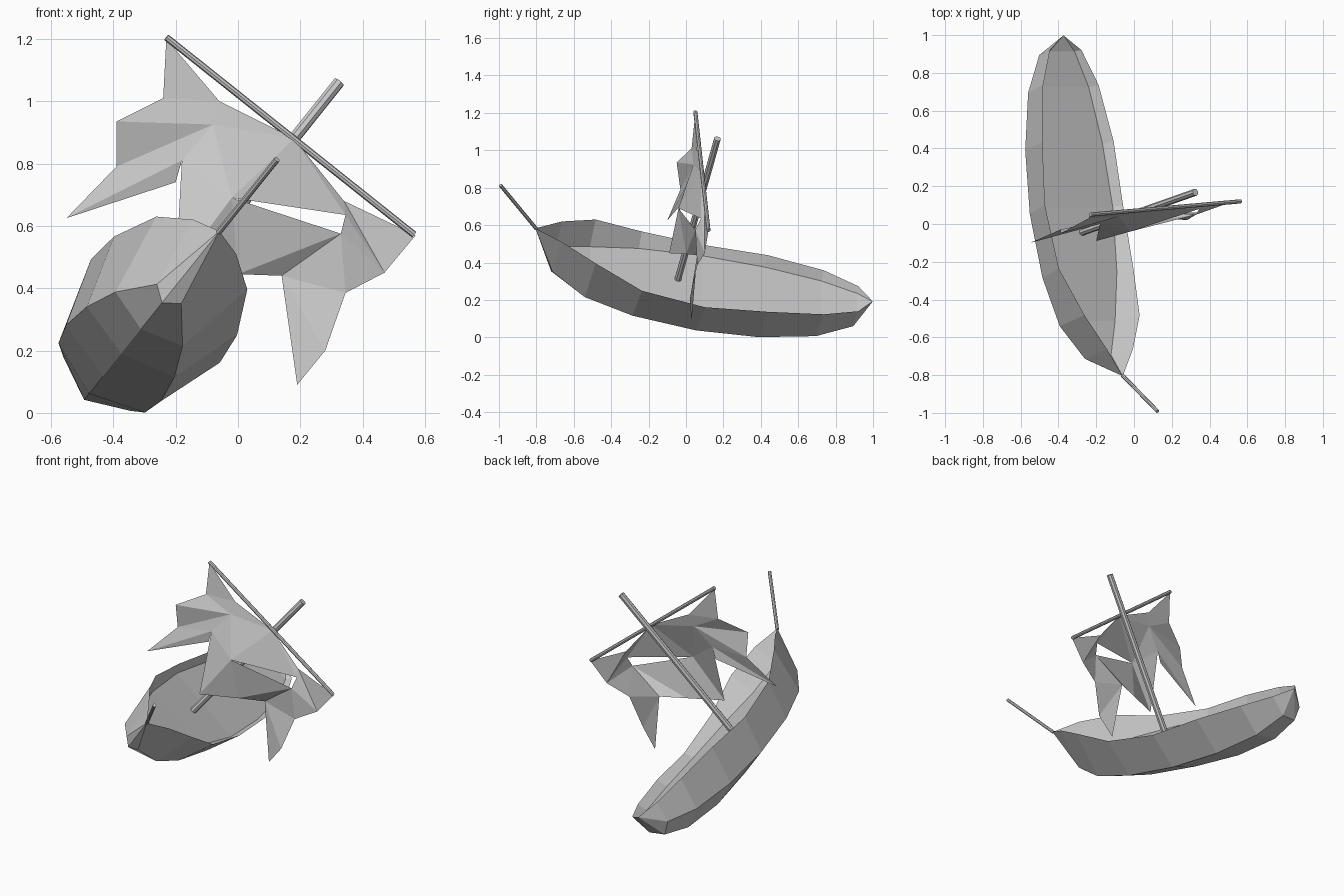
import bpy, bmesh
from mathutils import Vector, Matrix

if "Cube" in bpy.data.objects:
    bpy.data.objects.remove(bpy.data.objects["Cube"])


def make_object(name, bm, matrix=None):
    bmesh.ops.recalc_face_normals(bm, faces=bm.faces)
    if matrix:
        bm.transform(matrix)
    mesh = bpy.data.meshes.new(name)
    bm.to_mesh(mesh)
    bm.free()
    obj = bpy.data.objects.new(name, mesh)
    bpy.context.collection.objects.link(obj)
    return obj


def spar(name, start, end, radius):
    a, b = Vector(start), Vector(end)
    bm = bmesh.new()
    bmesh.ops.create_cone(bm, cap_ends=True, segments=8, radius1=radius,
                          radius2=radius, depth=(b - a).length)
    turn = (b - a).to_track_quat('Z', 'Y').to_matrix().to_4x4()
    return make_object(name, bm, Matrix.Translation((a + b) / 2) @ turn)


# Heeled-over boat frame: sideways, aft and up axes
up = Vector((0.61, 0.21, 0.76)).normalized()
side = Vector((-0.78, 0, 0.626)).normalized()
aft = side.cross(up).normalized()
tilt = Matrix((side, aft, up)).transposed().to_4x4()
tilt.translation = (-0.265, 0.1, 0.327)

# Hull: aft position, deck half width and height, rim, bilge, keel height
stations = [
    (-0.81, 0.055, -0.01, 0.088, 0.137, 0.05, -0.103, -0.14),
    (-0.62, 0.138, -0.04, 0.187, 0.11, 0.138, -0.167, -0.21),
    (-0.35, 0.2, -0.045, 0.253, 0.03, 0.18, -0.205, -0.255),
    (0.0, 0.235, -0.05, 0.265, 0.0, 0.195, -0.22, -0.275),
    (0.34, 0.215, -0.04, 0.242, 0.022, 0.178, -0.208, -0.275),
    (0.645, 0.165, -0.03, 0.188, 0.026, 0.138, -0.168, -0.235),
    (0.835, 0.085, -0.01, 0.107, 0.022, 0.08, -0.105, -0.16),
]
bm = bmesh.new()
rings = []
for f, deck, deck_z, rim, rim_z, base, base_z, keel_z in stations:
    half = [(deck, deck_z), (rim, rim_z), (base, base_z)]
    loop = half + [(0, keel_z)] + [(-x, z) for x, z in reversed(half)]
    rings.append([bm.verts.new((x, f, z)) for x, z in loop])
n = len(rings[0])
for r1, r2 in zip(rings, rings[1:]):
    for i in range(n):
        j = (i + 1) % n
        bm.faces.new((r1[i], r1[j], r2[j], r2[i]))
# Pointed bow and stern
for ring, tip in ((rings[0], (0, -0.954, 0.13)), (rings[-1], (0, 0.915, 0.02))):
    v = bm.verts.new(tip)
    for i in range(n):
        bm.faces.new((ring[i], ring[(i + 1) % n], v))
make_object("hull", bm, tilt)

# Mast, yard and bowsprit
spar("mast", (-0.28, -0.045, 0.305), (0.325, 0.168, 1.062), 0.019)
spar("yard", (-0.23, 0.05, 1.205), (0.565, 0.12, 0.572), 0.011)
spar("bowsprit", (-0.062, -0.8, 0.58), (0.125, -0.992, 0.813), 0.01)

# Torn sail: ragged sheet with a slit
points = [
    (-.23, .05, 1.2), (-.24, .03, 1.01), (-.39, -.05, .935), (-.39, -.03, .79),
    (-.55, -.1, .625), (-.2, 0, .74), (-.18, 0, .81), (-.2, -.09, .45),
    (0, 0, .445), (.14, .06, .44), (.19, .03, .09), (.28, .02, .2),
    (.345, .06, .385), (.47, .1, .45), (.57, .12, .57), (.34, .1, .68),
    (.18, .08, .88), (-.06, .06, 1.0), (-.08, .04, .925), (-.02, -.04, .69),
    (.33, .05, .575), (.345, .08, .635),
]
panels = [
    (0, 1, 17), (1, 18, 17), (1, 2, 18), (2, 3, 18), (3, 6, 18), (3, 4, 6),
    (4, 5, 6), (17, 18, 16), (18, 6, 19), (18, 19, 16), (6, 7, 19),
    (16, 19, 21), (16, 21, 15), (7, 8, 19), (8, 20, 19), (8, 9, 20),
    (9, 12, 20), (9, 10, 11), (9, 11, 12), (12, 13, 20), (13, 21, 20),
    (13, 15, 21), (13, 14, 15),
]
bm = bmesh.new()
verts = [bm.verts.new(p) for p in points]
for p in panels:
    bm.faces.new([verts[i] for i in p])
make_object("torn_sail", bm)
